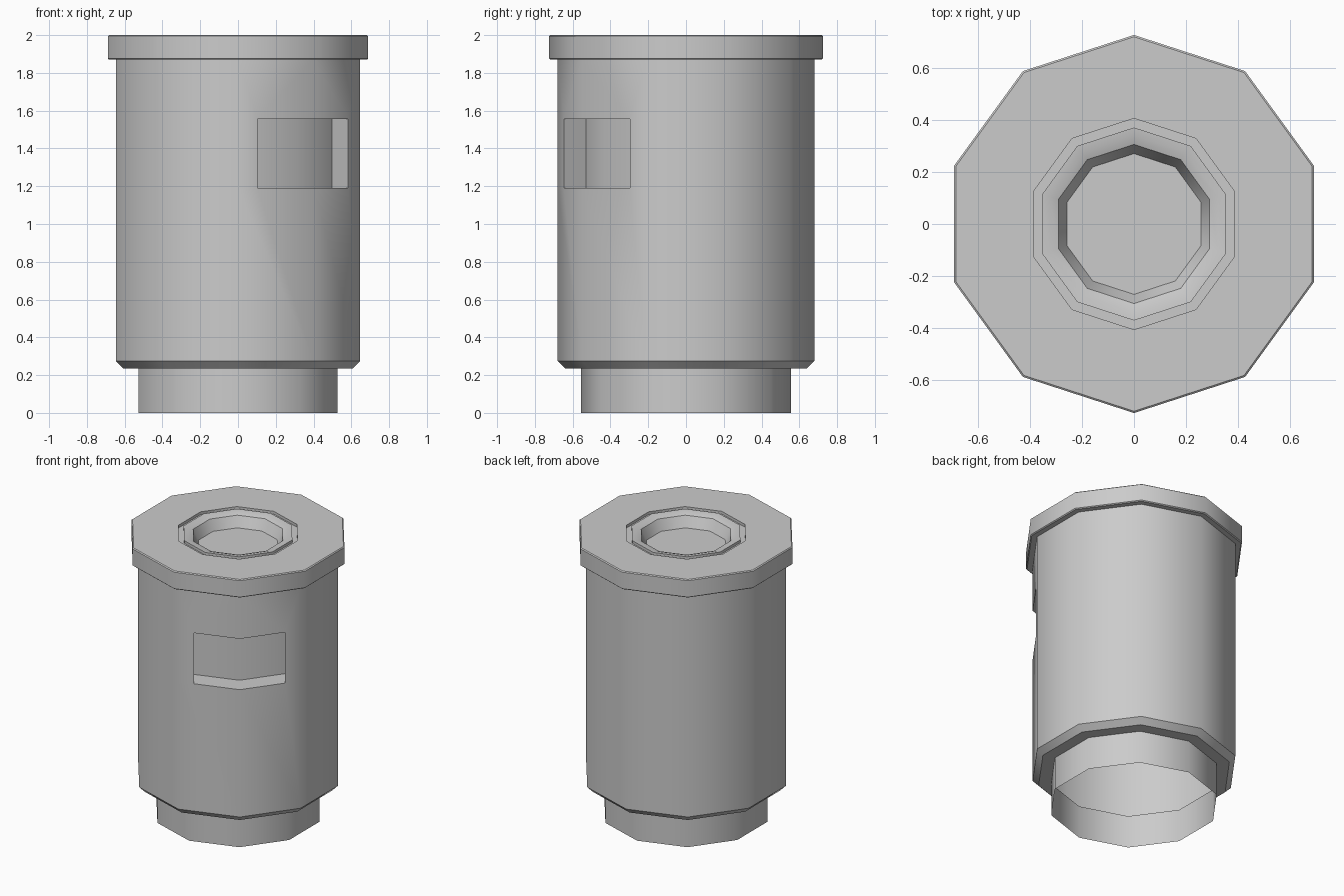
import bpy, bmesh
from math import radians, cos, sin
from mathutils import Vector

if "Cube" in bpy.data.objects:
    bpy.data.objects.remove(bpy.data.objects["Cube"])

SIDES = 10


def lathe(bm, profile):
    """Sweep (radius, z) points round z as a ten-sided shell; returns bands of faces."""
    rings = []
    for r, z in profile:
        angles = [radians(-90 + 360 / SIDES * i) for i in range(SIDES)]
        rings.append([bm.verts.new((r * cos(a), r * sin(a), z)) for a in angles])
    bands = []
    for lo, hi in zip(rings, rings[1:]):
        bands.append([bm.faces.new((lo[i], lo[(i + 1) % SIDES], hi[(i + 1) % SIDES], hi[i]))
                      for i in range(SIDES)])
    return rings, bands


# Outer shell (open underneath), flange, grooved rim and shallow well
profile = [
    (0.555, 0.0), (0.555, 0.235),                      # neck
    (0.64, 0.235), (0.68, 0.275), (0.68, 1.87),        # chamfer and body wall
    (0.718, 1.87), (0.725, 1.876), (0.725, 1.994), (0.718, 2.0),   # flange
    (0.405, 2.0), (0.405, 1.98), (0.37, 1.98), (0.37, 2.0),        # groove
    (0.34, 1.997), (0.305, 1.985), (0.27, 1.91),       # rim and well
]
bm = bmesh.new()
rings, bands = lathe(bm, profile)
bm.faces.new(rings[-1])                                # well floor

# Recessed window wrapped round one corner of the body wall
axis = Vector((cos(radians(-54)), sin(radians(-54)), 0))
side = Vector((-axis.y, axis.x, 0))
half, z0, z1, depth = 0.297, 1.19, 1.555, 0.145
region = set(bands[3][0:2])
cuts = [(Vector((0, 0, z0)), Vector((0, 0, 1))), (Vector((0, 0, z1)), Vector((0, 0, 1))),
        (side * half, side), (side * -half, side)]
for co, no in cuts:
    edges = {e for f in region for e in f.edges}
    verts = {v for f in region for v in f.verts}
    res = bmesh.ops.bisect_plane(bm, geom=list(region) + list(edges) + list(verts),
                                 plane_co=co, plane_no=no)
    region = {g for g in res['geom'] if isinstance(g, bmesh.types.BMFace)}
    # keep only the pieces still touching the window
    region = {f for f in region
              if z0 - 0.001 < f.calc_center_median().z < z1 + 0.001 or co.z == z0}
window = [f for f in region
          if z0 < f.calc_center_median().z < z1
          and abs(f.calc_center_median().dot(side)) < half]
ext = bmesh.ops.extrude_face_region(bm, geom=window)
moved = [g for g in ext['geom'] if isinstance(g, bmesh.types.BMVert)]
bmesh.ops.translate(bm, verts=moved, vec=-axis * depth)
bmesh.ops.delete(bm, geom=[f for f in window if f.is_valid], context='FACES')

mesh = bpy.data.meshes.new("canister_body")
bm.to_mesh(mesh)
bm.free()
body = bpy.data.objects.new("canister_body", mesh)
bpy.context.collection.objects.link(body)
bpy.context.view_layer.objects.active = body
body.select_set(True)
bpy.ops.object.shade_smooth_by_angle(angle=radians(40))
